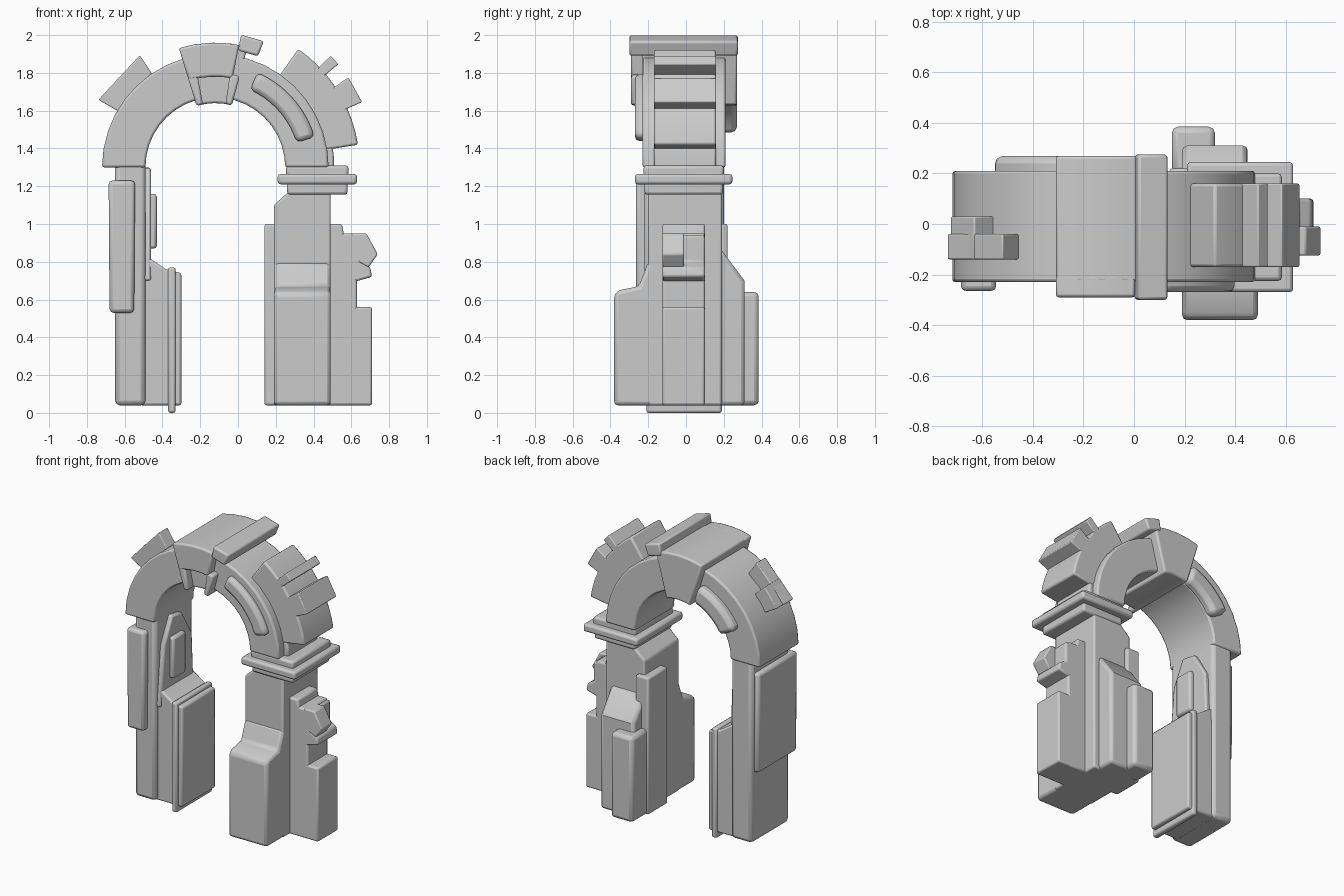
import bpy, bmesh, math

cube = bpy.data.objects.get("Cube")
if cube:
    bpy.data.objects.remove(cube, do_unlink=True)

stone = bpy.data.materials.new("grey_stone")
stone.use_nodes = True
stone.diffuse_color = (.6, .6, .6, 1)
stone.node_tree.nodes["Principled BSDF"].inputs["Base Color"].default_value = stone.diffuse_color

# Shared layout of the arch ring
CENTRE_X, SPRING_Z = -.12, 1.3
INNER, OUTER = .37, .6
FOOT = .04
RING_DEPTH = (-.23, .21)
CREST_DEPTH = (-.17, .16)


def prism(name, axis, outline, depth, bevel=.012):
    """Extrude a flat outline along an axis, then soften its edges."""
    place = {"x": lambda a, b, c: (c, a, b),
             "y": lambda a, b, c: (a, c, b)}[axis]
    bm = bmesh.new()
    near, far = [[bm.verts.new(place(a, b, c)) for a, b in outline] for c in depth]
    bm.faces.new(near)
    bm.faces.new(far)
    for i in range(len(outline)):
        bm.faces.new((near[i - 1], near[i], far[i], far[i - 1]))
    bmesh.ops.recalc_face_normals(bm, faces=bm.faces)
    mesh = bpy.data.meshes.new(name)
    bm.to_mesh(mesh)
    bm.free()
    mesh.materials.append(stone)
    obj = bpy.data.objects.new(name, mesh)
    bpy.context.collection.objects.link(obj)
    worn = obj.modifiers.new("worn_edges", "BEVEL")
    worn.width = bevel
    worn.segments = 2
    worn.limit_method = "ANGLE"
    worn.angle_limit = math.radians(40)
    bpy.ops.object.select_all(action="DESELECT")
    obj.select_set(True)
    bpy.context.view_layer.objects.active = obj
    bpy.ops.object.shade_smooth_by_angle(angle=math.radians(32))


def block(name, x, y, z, bevel=.012, shrink=0):
    """Box whose top edges draw in sideways by the given amount."""
    outline = [(x[0], z[0]), (x[1], z[0]), (x[1] - shrink, z[1]), (x[0] + shrink, z[1])]
    prism(name, "y", outline, y, bevel)


def voussoir(name, angles, radii, depth, bevel=.012, steps=9):
    """Curved or straight stone laid around the arch centre."""
    start, end = map(math.radians, angles)
    turns = [start + (end - start) * i / steps for i in range(steps + 1)]

    def side(radius, order):
        return [(CENTRE_X + radius * math.cos(t), SPRING_Z + radius * math.sin(t)) for t in order]

    prism(name, "y", side(radii[0], turns) + side(radii[1], turns[::-1]), depth, bevel)


# Arch ring with raised rolls
voussoir("right_arch_band", (97, 180), (INNER, OUTER), RING_DEPTH)
voussoir("left_arch_band", (0, 83), (INNER, OUTER), RING_DEPTH)
voussoir("left_front_roll", (17, 66), (.45, .55), (-.27, -.2), bevel=.025)
voussoir("right_back_roll", (108, 152), (INNER, .5), (.18, .27), bevel=.03)

# Keystone with a recess in the lower front, and a roll on top
KEY_FRONT = (-.29, -.2)
voussoir("keystone", (75, 107), (.34, .66), (-.23, .27), steps=4)
voussoir("keystone_brow", (79, 107), (.48, .66), KEY_FRONT, steps=4)
voussoir("keystone_left_cheek", (75, 81), (.34, .5), KEY_FRONT, steps=1)
voussoir("keystone_right_cheek", (101, 107), (.34, .5), KEY_FRONT, steps=1)
voussoir("keystone_roll", (69, 79), (.63, .715), (-.3, .275), steps=1)

# Stepped block on the right shoulder
voussoir("right_shoulder_block", (124, 150), (.6, .715), (-.14, -.04), bevel=.006, steps=1)
voussoir("right_shoulder_step", (137, 150), (.58, .7), (-.14, .03), bevel=.006, steps=1)

# Toothed crest on the left shoulder
voussoir("left_crest", (9, 55), (.5, .765), CREST_DEPTH)
voussoir("left_crest_foot", (0, 10), (.5, .63), CREST_DEPTH, steps=2)
for name, angles in (("upper", (40, 44)), ("lower", (24, 34))):
    voussoir(name + "_crest_tooth", angles, (.7, .85), CREST_DEPTH, bevel=.006, steps=1)

# Capital: three stacked slabs on one centre
CAPITAL_X = .42
for name, half, bottom, top in (("plate", .165, 1.25, 1.31),
                                ("rim", .21, 1.21, 1.265),
                                ("neck", .16, 1.155, 1.22)):
    block("capital_" + name, (CAPITAL_X - half, CAPITAL_X + half),
          (-half - .06, half + .035), (bottom, top), bevel=.015)

# Left pillar: shouldered core, stepped front and sloped back
LEFT_IN, LEFT_OUT = .19, .49
prism("left_pillar_core", "y", [(LEFT_IN, FOOT), (LEFT_OUT, FOOT), (LEFT_OUT, 1.2), (.3, 1.2),
                                (LEFT_IN, 1.1)], (-.2, .19))
prism("left_pillar_front", "x", [(0, FOOT), (-.38, FOOT), (-.38, .63), (-.35, .65),
                                 (-.25, .67), (-.2, .8), (0, .8)],
      (LEFT_IN, LEFT_OUT), bevel=.02)
prism("left_pillar_back", "x", [(.1, FOOT), (.31, FOOT), (.31, .7), (.19, .86), (.1, .9)],
      (LEFT_IN, .45), bevel=.02)
block("left_pillar_inner_strip", (.14, .24), (0, .22), (FOOT, 1))
block("left_pillar_back_post", (.15, .32), (.2, .385), (FOOT, .64), bevel=.025)

# Rugged outer buttress: tall shaft, low block, ledge and knob
BUTTRESS_DEPTH = (-.125, .1)
block("left_buttress_shaft", (.45, .63), BUTTRESS_DEPTH, (FOOT, .95))
block("left_buttress_cap", (.4, .57), BUTTRESS_DEPTH, (.9, 1), shrink=.02)
block("left_buttress_base", (.5, .71), BUTTRESS_DEPTH, (FOOT, .56))
prism("left_buttress_ledge", "y", [(.6, .69), (.71, .72), (.7, .77), (.65, .8), (.65, .94),
                                   (.6, .94)], BUTTRESS_DEPTH)
prism("left_buttress_knob", "y", [(.6, .82), (.69, .77), (.74, .84), (.68, .95), (.6, .95)],
      (-.125, -.01), bevel=.008)

# Right pillar: post, outer plate and inner panel
block("right_pillar_post", (-.65, -.49), (-.22, .2), (FOOT, 1.4), bevel=.025)
block("right_outer_plate", (-.68, -.55), (-.265, .17), (.53, 1.23), bevel=.02, shrink=-.005)
prism("right_inner_panel", "x", [(-.2, .7), (.17, .7), (.15, 1.1), (.04, 1.28),
                                 (-.07, 1.3), (-.16, 1.12)], (-.52, -.46))
block("right_panel_stud", (-.48, -.43), (-.1, .04), (.87, 1.16), bevel=.015)

# Low inner buttress of the right pillar, wrapped by a thin rib
prism("right_inner_buttress", "y", [(-.52, FOOT), (-.3, FOOT), (-.3, .74), (-.38, .76),
                                    (-.5, .84)], (-.19, .18))
block("right_buttress_rib", (-.37, -.33), (-.21, .19), (0, .77))
